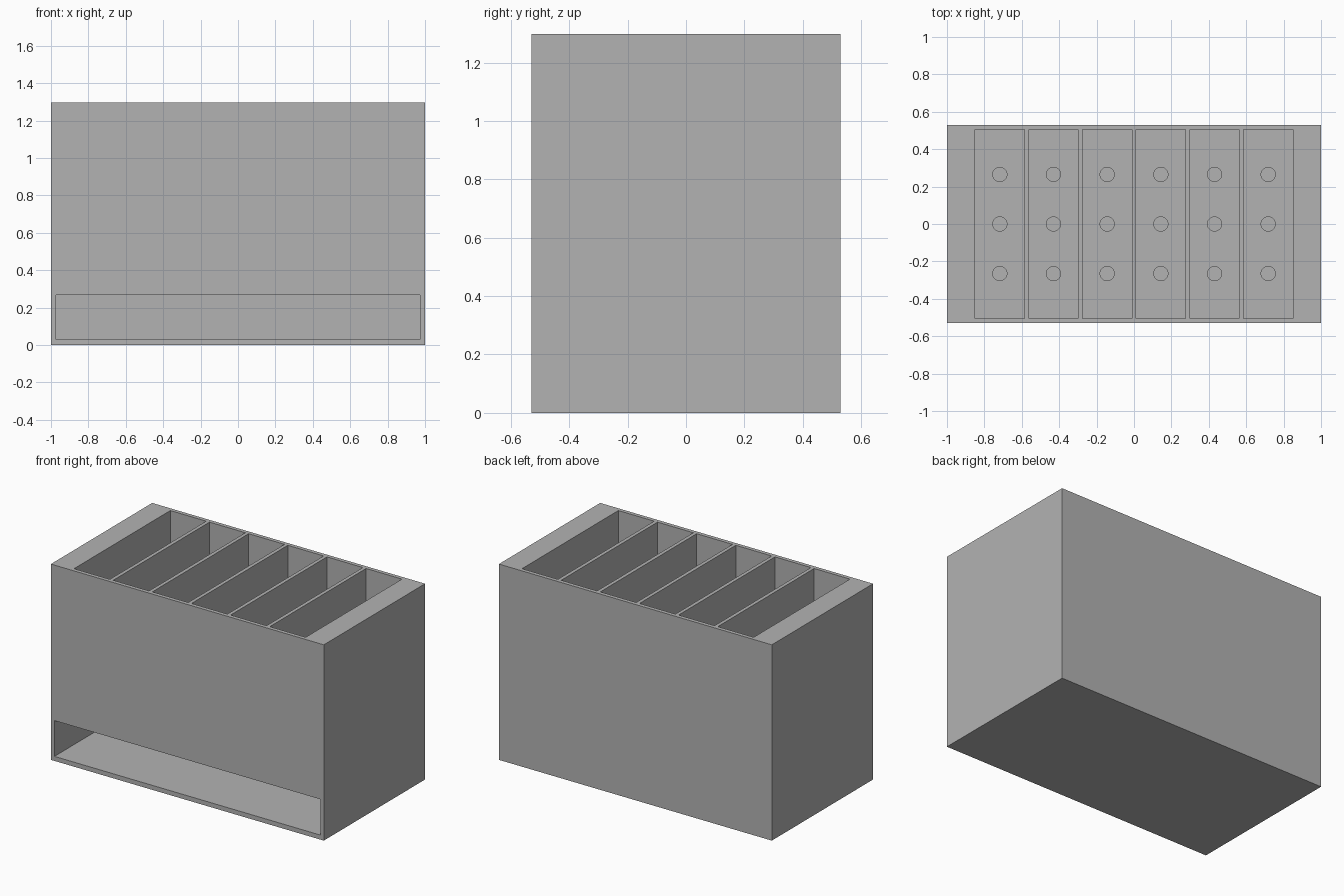
import bpy
import bmesh
from mathutils import Matrix, Vector

old = bpy.data.objects.get("Cube")
if old:
    bpy.data.objects.remove(old, do_unlink=True)

HALF_X, HALF_Y, HEIGHT = 1.0, 0.53, 1.297
WALL = 0.026
INNER_Y = HALF_Y - WALL
TRAY_FLOOR, TRAY_TOP = 0.03, 0.267
BAY_FLOOR = TRAY_TOP + WALL
BAY_COUNT, BAY_PITCH, BAY_WIDTH = 6, 0.287, 0.263
HOLE_ROWS, HOLE_PITCH, HOLE_RADIUS = 3, 0.265, 0.038

grey = bpy.data.materials.new("plain grey")
grey.use_nodes = True
colour = (0.45, 0.45, 0.45, 1)
grey.diffuse_color = colour
grey.node_tree.nodes["Principled BSDF"].inputs["Base Color"].default_value = colour


def add_box(bm, low, high):
    low, high = Vector(low), Vector(high)
    size = high - low
    matrix = Matrix.Translation((low + high) / 2) @ Matrix.Diagonal((*size, 1))
    bmesh.ops.create_cube(bm, size=1, matrix=matrix)


def make_object(name, bm):
    mesh = bpy.data.meshes.new(name)
    bm.to_mesh(mesh)
    bm.free()
    mesh.materials.append(grey)
    obj = bpy.data.objects.new(name, mesh)
    bpy.context.collection.objects.link(obj)
    return obj


def cut(target, cutter):
    cutter.hide_render = True
    modifier = target.modifiers.new(cutter.name, "BOOLEAN")
    modifier.operation = "DIFFERENCE"
    modifier.solver = "EXACT"
    modifier.object = cutter
    bpy.context.view_layer.objects.active = target
    bpy.ops.object.modifier_apply(modifier=modifier.name)
    bpy.data.objects.remove(cutter, do_unlink=True)


# Outer housing
bm = bmesh.new()
add_box(bm, (-HALF_X, -HALF_Y, 0), (HALF_X, HALF_Y, HEIGHT))
housing = make_object("dispenser_housing", bm)

# Wide collecting tray, open at the front
bm = bmesh.new()
tray_x = HALF_X - WALL
add_box(bm, (-tray_x, -HALF_Y - 0.1, TRAY_FLOOR), (tray_x, INNER_Y, TRAY_TOP))
cut(housing, make_object("tray_cutter", bm))

# Row of deep bays, open at the top
centres = [(i - (BAY_COUNT - 1) / 2) * BAY_PITCH for i in range(BAY_COUNT)]
bm = bmesh.new()
for x in centres:
    add_box(bm, (x - BAY_WIDTH / 2, -INNER_Y, BAY_FLOOR),
            (x + BAY_WIDTH / 2, INNER_Y, HEIGHT + 0.1))
cut(housing, make_object("bay_cutter", bm))

# Round holes through each bay floor into the tray
bm = bmesh.new()
for x in centres:
    for row in range(HOLE_ROWS):
        y = (row - (HOLE_ROWS - 1) / 2) * HOLE_PITCH
        bmesh.ops.create_cone(
            bm, cap_ends=True, segments=32, radius1=HOLE_RADIUS,
            radius2=HOLE_RADIUS, depth=WALL * 3,
            matrix=Matrix.Translation((x, y, (TRAY_TOP + BAY_FLOOR) / 2)))
cut(housing, make_object("hole_cutter", bm))

# Smooth hole walls, sharp box edges
bpy.ops.object.select_all(action="DESELECT")
housing.select_set(True)
bpy.context.view_layer.objects.active = housing
bpy.ops.object.shade_smooth_by_angle()
